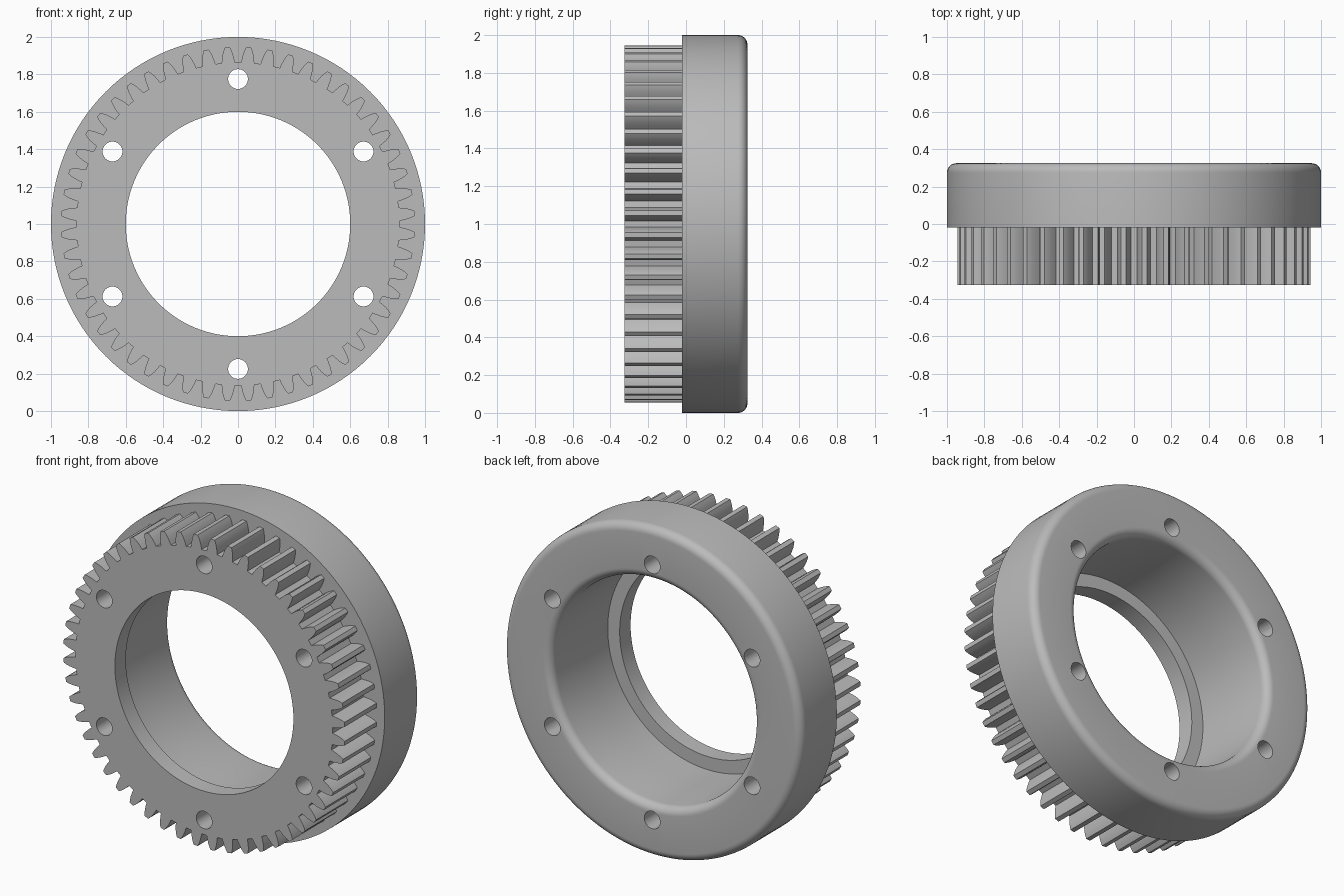
import bpy, bmesh
from math import sin, cos, pi, radians
from mathutils import Vector

if "Cube" in bpy.data.objects:
    bpy.data.objects.remove(bpy.data.objects["Cube"], do_unlink=True)

TEETH, TIP, ROOT = 52, 0.946, 0.864
FRONT, STEP, BACK = -0.325, -0.02, 0.325
LIP_R, LIP_BACK, BORE_R = 0.6, -0.22, 0.68
HOLE_R, HOLE_RING, FILLET = 0.053, 0.775, 0.05
SEGMENTS = 128

steel = bpy.data.materials.new("grey steel")
steel.use_nodes = True
grey = (0.5, 0.5, 0.5, 1)
steel.diffuse_color = grey
steel.node_tree.nodes["Principled BSDF"].inputs["Base Color"].default_value = grey


def polar(r, angle, y):
    return Vector((r * cos(angle), y, 1 + r * sin(angle)))


def add_object(name, bm):
    bmesh.ops.recalc_face_normals(bm, faces=bm.faces)
    mesh = bpy.data.meshes.new(name)
    bm.to_mesh(mesh)
    bm.free()
    mesh.materials.append(steel)
    ob = bpy.data.objects.new(name, mesh)
    bpy.context.collection.objects.link(ob)
    return ob


def prism(name, outline, y0, y1):
    """Extrude a closed outline of points along y."""
    bm = bmesh.new()
    face = bm.faces.new([bm.verts.new((p.x, y0, p.z)) for p in outline])
    extruded = bmesh.ops.extrude_face_region(bm, geom=[face])["geom"]
    moved = [v for v in extruded if isinstance(v, bmesh.types.BMVert)]
    bmesh.ops.translate(bm, verts=moved, vec=(0, y1 - y0, 0))
    return add_object(name, bm)


def lathe(name, profile):
    """Revolve a closed (radius, y) profile about the y axis."""
    bm = bmesh.new()
    rings = [[bm.verts.new(polar(r, 2 * pi * i / SEGMENTS, y)) for r, y in profile]
             for i in range(SEGMENTS)]
    for i in range(SEGMENTS):
        a, b = rings[i - 1], rings[i]
        for j in range(len(profile)):
            bm.faces.new((a[j - 1], a[j], b[j], b[j - 1]))
    return add_object(name, bm)


def circle(r, centre=Vector((0, 0, 1)), n=SEGMENTS):
    return [centre + Vector((r * cos(2 * pi * i / n), 0, r * sin(2 * pi * i / n)))
            for i in range(n)]


def fillet(r, start, end, steps=8):
    """Quarter round at the back face, about radius r."""
    return [(r + FILLET * cos(t), BACK - FILLET + FILLET * sin(t))
            for t in (radians(start + (end - start) * k / steps) for k in range(steps + 1))]


# Flange with rounded inner and outer back edges
flange = lathe("flange_ring",
               [(BORE_R, STEP), (1, STEP)]
               + fillet(1 - FILLET, 0, 90)
               + fillet(BORE_R + FILLET, 90, 180))

# Toothed rim: a gap at the top, curved tooth flanks
flank = [(ROOT, 2.35), (0.885, 2.1), (0.91, 1.72), (0.93, 1.28), (TIP, 0.8)]
tooth = [(r, -a) for r, a in flank] + [(r, a) for r, a in reversed(flank)]
outline = [polar(r, 2 * pi * (i + 0.5) / TEETH + radians(a), 0)
           for i in range(TEETH) for r, a in tooth]
gear = prism("gear_rim", outline, FRONT, STEP)

# Cutters for the stepped bore and the six bolt holes
lip_cut = prism("lip_cutter", circle(LIP_R), -1, 1)
bore_cut = prism("bore_cutter", circle(BORE_R), LIP_BACK, 1)
hole_cuts = [prism("hole_cutter", circle(HOLE_R, polar(HOLE_RING, radians(30 + 60 * k), 0), 32), -1, 1)
             for k in range(6)]


def cut(ob, cutters):
    bpy.context.view_layer.objects.active = ob
    for c in cutters:
        mod = ob.modifiers.new("cut", "BOOLEAN")
        mod.operation, mod.solver, mod.object = "DIFFERENCE", "EXACT", c
        bpy.ops.object.modifier_apply(modifier=mod.name)


cut(gear, [lip_cut, bore_cut] + hole_cuts)
cut(flange, hole_cuts)
for c in [lip_cut, bore_cut] + hole_cuts:
    bpy.data.objects.remove(c, do_unlink=True)

# Smooth the round surfaces, keep the edges sharp
for ob in (gear, flange):
    bpy.ops.object.select_all(action="DESELECT")
    ob.select_set(True)
    bpy.context.view_layer.objects.active = ob
    bpy.ops.object.shade_smooth_by_angle(angle=radians(25))
